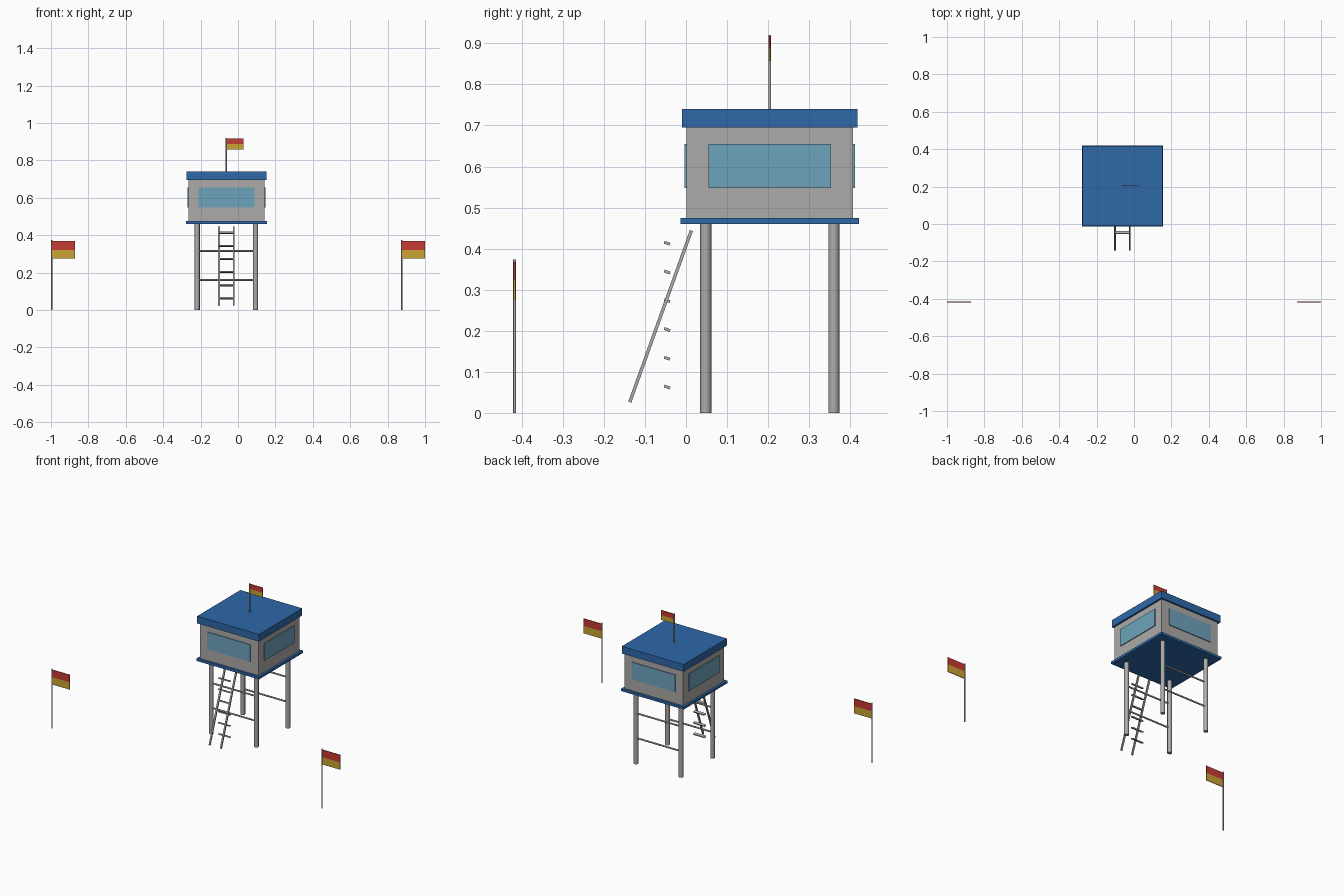
import bpy
import math
from mathutils import Vector

if "Cube" in bpy.data.objects:
    bpy.data.objects.remove(bpy.data.objects["Cube"])


def material(name, srgb):
    m = bpy.data.materials.new(name)
    lin = [c / 12.92 if c <= 0.04045 else ((c + 0.055) / 1.055) ** 2.4 for c in srgb]
    m.diffuse_color = (*lin, 1)
    m.use_nodes = True
    m.node_tree.nodes["Principled BSDF"].inputs["Base Color"].default_value = m.diffuse_color
    return m


GREY = material("weathered_grey", (0.68, 0.67, 0.66))
BLUE = material("roof_blue", (0.18, 0.41, 0.66))
GLASS = material("window_blue", (0.43, 0.64, 0.74))
RED = material("flag_red", (0.78, 0.23, 0.20))
YELLOW = material("flag_yellow", (0.80, 0.64, 0.20))

CX, CY = -0.062, 0.204   # centre of the hut


def box(name, centre, size, mat, rot_x=0.0):
    bpy.ops.mesh.primitive_cube_add(size=1, location=centre, rotation=(rot_x, 0, 0))
    ob = bpy.context.object
    ob.name = name
    ob.scale = size
    bpy.ops.object.transform_apply(location=False, rotation=False, scale=True)
    ob.data.materials.append(mat)
    return ob


def rod(name, a, b, radius, sides=12):
    a, b = Vector(a), Vector(b)
    d = b - a
    bpy.ops.mesh.primitive_cylinder_add(vertices=sides, radius=radius, depth=d.length,
                                        location=(a + b) / 2)
    ob = bpy.context.object
    ob.name = name
    ob.rotation_euler = d.to_track_quat('Z', 'Y').to_euler()
    ob.data.materials.append(GREY)
    bpy.ops.object.shade_smooth_by_angle(angle=math.radians(50))
    return ob


def flag(name, x, y, z0, z1, cloth_w, cloth_lo, cloth_hi):
    rod(name + "_pole", (x, y, z0), (x, y, z1), 0.0035)
    h = (cloth_hi - cloth_lo) / 2
    for part, mat, lo in (("_yellow_band", YELLOW, cloth_lo), ("_red_band", RED, cloth_lo + h)):
        box(name + part, (x + cloth_w / 2, y, lo + h / 2), (cloth_w, 0.004, h), mat)


# Hut: floor slab, walls, roof
box("floor", (CX, CY, 0.4675), (0.434, 0.434, 0.015), BLUE)
box("walls", (CX, CY, 0.585), (0.406, 0.406, 0.22), GREY)
box("roof", (CX, CY, 0.7175), (0.428, 0.428, 0.045), BLUE)

# Window plate on each wall
for side, s in (("front", -1), ("back", 1)):
    box(side + "_window", (CX, CY + s * 0.205, 0.6015), (0.298, 0.006, 0.107), GLASS)
for side, s in (("left", -1), ("right", 1)):
    box(side + "_window", (CX + s * 0.205, CY, 0.6015), (0.006, 0.298, 0.107), GLASS)

# Legs, and the cross bars joining them at front and back
for row, sy in (("front", -1), ("back", 1)):
    y = CY + sy * 0.156
    for side, sx in (("left", -1), ("right", 1)):
        x = CX + sx * 0.156
        rod(f"{row}_{side}_leg", (x, y, 0), (x, y, 0.46), 0.0135, 16)
    for level, z in (("lower", 0.16), ("upper", 0.315)):
        rod(f"{row}_{level}_bar", (CX - 0.156, y, z), (CX + 0.156, y, z), 0.005)

# Ladder: two leaning rails and a column of rungs
LOW, HIGH = Vector((0, -0.137, 0.026)), Vector((0, 0.013, 0.444))
lean = -math.atan2(HIGH.y - LOW.y, HIGH.z - LOW.z)
for side, s in (("left", -1), ("right", 1)):
    centre = (LOW + HIGH) / 2 + Vector((CX + s * 0.039, 0, 0))
    box(side + "_ladder_rail", centre, (0.01, 0.008, (HIGH - LOW).length), GREY, lean)
for i in range(6):
    box(f"ladder_rung_{i + 1}", (CX, -0.046, 0.063 + i * 0.07), (0.078, 0.015, 0.007), GREY, lean)

# Flags on the roof and on the ground to each side
flag("roof_flag", CX, CY, 0.74, 0.92, 0.091, 0.857, 0.918)
flag("left_flag", -0.9965, -0.4175, 0, 0.374, 0.124, 0.276, 0.368)
flag("right_flag", 0.875, -0.4175, 0, 0.374, 0.125, 0.276, 0.368)
